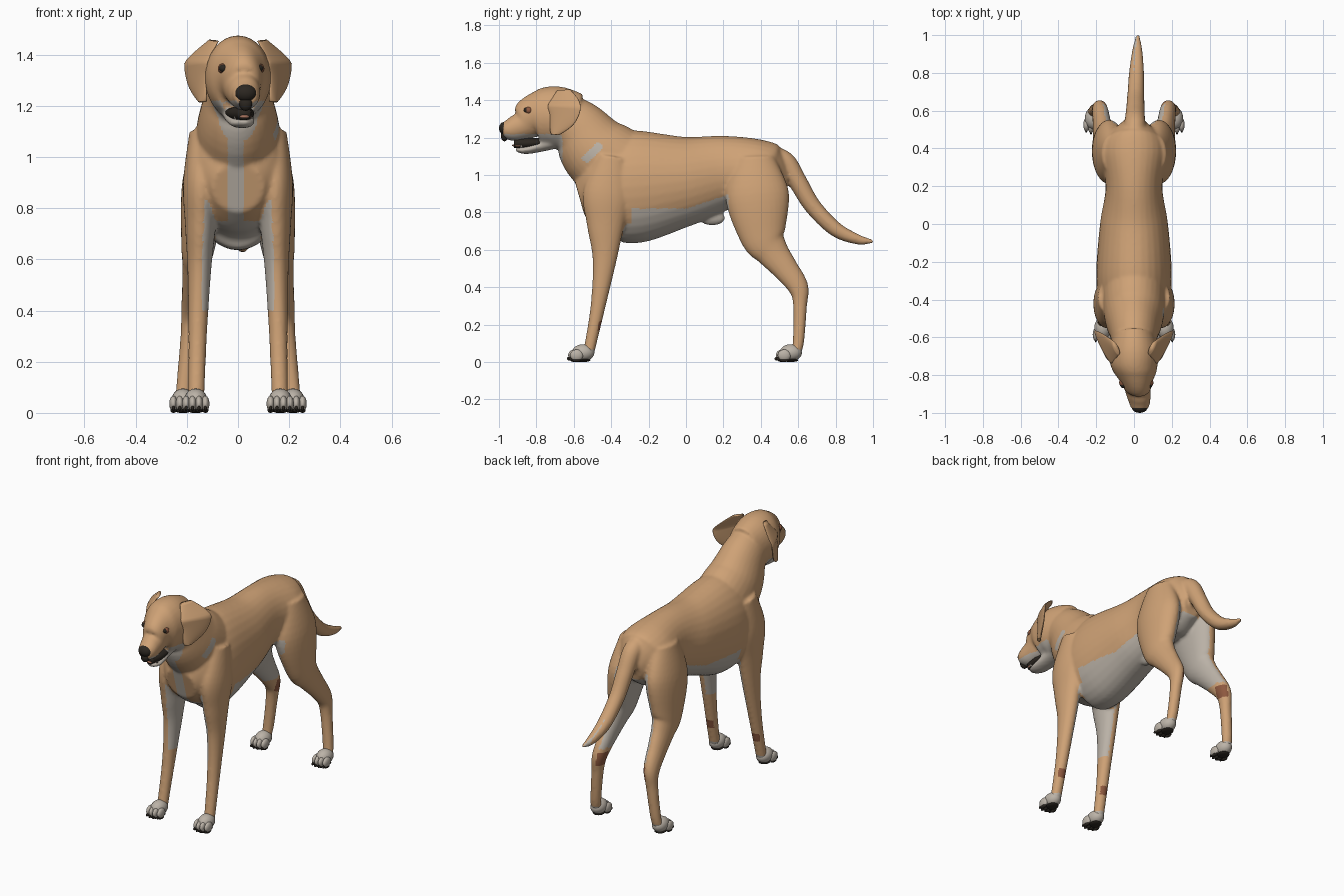
import bpy, bmesh, math
from mathutils import Vector, Matrix

cube = bpy.data.objects.get("Cube")
if cube:
    bpy.data.objects.remove(cube, do_unlink=True)


def material(name, red, green, blue):
    result = bpy.data.materials.new(name)
    result.use_nodes = True
    color = (red, green, blue, 1)
    result.diffuse_color = color
    shader = next(node for node in result.node_tree.nodes if node.type == 'BSDF_PRINCIPLED')
    shader.inputs["Base Color"].default_value = color
    return result


TAN = material("tan coat", .62, .36, .18)
PALE = material("pale fur", .5, .45, .39)
RUST = material("rust skin", .27, .1, .05)
BLACK = material("black skin", .025, .02, .015)
PINK = material("tongue pink", .45, .2, .13)


def catmull(before, start, end, after, t):
    """Smooth interpolation between two cross-sections."""
    return [(2*b + (c - a)*t + (2*a - 5*b + 4*c - d)*t*t + (3*b - a - 3*c + d)*t**3) / 2
            for a, b, c, d in zip(before, start, end, after)]


def tube(bm, rows, side=1, width=lambda radius: radius, offset=lambda y, z: 0, steps=6, sides=32):
    """Loft ellipses along a path of (y, z, radius) with an optional own half width."""
    rows = [row if len(row) > 3 else (*row, width(row[2])) for row in rows]
    padded = [rows[0], *rows, rows[-1]]
    path = [catmull(*padded[i:i + 4], step / steps)
            for i in range(len(rows) - 1) for step in range(steps)]
    path.append(rows[-1])
    rings = []
    for i, (y, z, radius, half_width) in enumerate(path):
        behind, ahead = path[max(i - 1, 0)], path[min(i + 1, len(path) - 1)]
        across = Vector((0, behind[1] - ahead[1], ahead[0] - behind[0])).normalized() * radius
        ring = []
        for j in range(sides):
            angle = math.tau * j / sides
            point = Vector((0, y, z)) + across * math.sin(angle)
            point.x = side * (offset(point.y, point.z) + half_width * math.cos(angle))
            ring.append(bm.verts.new(point))
        rings.append(ring)
    for ring, following in zip(rings, rings[1:]):
        for j in range(sides):
            bm.faces.new((ring[j - 1], ring[j], following[j], following[j - 1]))
    bm.faces.new(rings[0])
    bm.faces.new(rings[-1])


def ball(bm, center, size):
    bmesh.ops.create_uvsphere(bm, u_segments=20, v_segments=12, radius=1,
                              matrix=Matrix.Translation(center) @ Matrix.Diagonal((*size, 1)))


def part(name, bm, *materials):
    bmesh.ops.recalc_face_normals(bm, faces=bm.faces)
    mesh = bpy.data.meshes.new(name)
    bm.to_mesh(mesh)
    bm.free()
    mesh.shade_smooth()
    for item in materials:
        mesh.materials.append(item)
    result = bpy.data.objects.new(name, mesh)
    bpy.context.scene.collection.objects.link(result)
    return result


def ball_part(name, center, size, mat):
    bm = bmesh.new()
    ball(bm, center, size)
    part(name, bm, mat)


def head_turn(y, z):
    """The muzzle points slightly to the left."""
    return .03 * min(max((-y - .75) / .2, 0), 1)


def leg_width(radius):
    return .02 + .4 * radius


def front_stance(y, z):
    return .165 - .025 * z


def hind_stance(y, z):
    return .22 - .1 * z


def ear_flare(y, z):
    """Ears stand away toward the back and fold in at the top."""
    return .125 + (y + .73) / 2 - max(z - 1.37, 0) * .8


# Paths of the body volumes
trunk = [(.54, .96, .08, .06), (.46, .98, .17, .14), (.38, 1, .19, .18), (.2, 1.01, .2, .15),
         (0, .97, .24, .18), (-.25, .94, .3, .2), (-.4, .93, .28, .19), (-.5, .9, .2, .17),
         (-.57, .88, .1, .1)]
neck = [(-.3, 1, .22, .17), (-.47, 1.12, .2, .16), (-.57, 1.24, .16, .13), (-.66, 1.3, .14, .11)]
head = [(-.6, 1.28, .16, .11), (-.7, 1.31, .165, .13), (-.78, 1.305, .15, .115),
        (-.83, 1.295, .12, .085), (-.87, 1.265, .08, .07), (-.93, 1.245, .065, .06),
        (-.98, 1.24, .04, .045)]
jaw = [(-.7, 1.18, .04, .065), (-.85, 1.135, .023, .05), (-.91, 1.137, .01, .02)]
tail = [(.44, 1.1, .06), (.53, 1.07, .055), (.6, .96, .05), (.68, .83, .045), (.8, .71, .04),
        (.92, .655, .027), (1, .645, .01)]
front_leg = [(-.39, 1.1, .08), (-.42, .9, .13), (-.43, .73, .1), (-.435, .55, .065),
             (-.47, .3, .04), (-.52, .05, .03)]
hind_leg = [(.37, 1.1, .1), (.38, .9, .17), (.41, .68, .125), (.46, .59, .09), (.53, .5, .07),
            (.6, .4, .055), (.61, .3, .037), (.6, .1, .03), (.58, .04, .025)]
ear = [(-.655, 1.455, .035), (-.65, 1.38, .085), (-.66, 1.31, .075), (-.7, 1.23, .03),
       (-.705, 1.215, .01)]

# Coat: one continuous skin fused from the lofted volumes
bm = bmesh.new()
tube(bm, trunk)
tube(bm, neck)
tube(bm, head, offset=head_turn)
tube(bm, jaw, offset=head_turn)
tube(bm, tail, offset=lambda y, z: (y - .4) / 30)
for side in (1, -1):
    tube(bm, front_leg, side, leg_width, front_stance)
    tube(bm, hind_leg, side, leg_width, hind_stance)
ball(bm, (0, .14, .77), (.03, .07, .04))
coat = part("coat", bm)
remesh = coat.modifiers.new("fuse", 'REMESH')
remesh.mode = 'VOXEL'
remesh.voxel_size = .009
soften = coat.modifiers.new("soften", 'SMOOTH')
soften.iterations = 6
skin = bpy.data.meshes.new_from_object(coat.evaluated_get(bpy.context.evaluated_depsgraph_get()))
coat.modifiers.clear()
coat.data = skin
skin.shade_smooth()
skin.materials.clear()
for item in (TAN, PALE, RUST):
    skin.materials.append(item)


def is_rust(x, y, z, normal, inner):
    hock = inner and y > .58 and .35 < z < .43
    wrist = normal.y > .6 and -.5 < y < -.4 and .17 < z < .22
    return hock or wrist


def is_pale(x, y, z, normal, inner):
    lips_and_throat = y < -.66 and (z < 1.19 or (z < 1.22 and normal.z < -.4))
    chest_stripe = y < -.45 and abs(x + .01) < .03 and normal.y < -.2 and .7 < z < 1.13
    front_inside = inner and y < -.25 and .4 < z < .83
    hind_inside = inner and y > .15 and .45 < z < .95
    belly = -.34 < y < .23 and z < .82 + max(0, y) / 3 and (y > -.29 or abs(x) < .15)
    groin = abs(x) < .09 and z < .9 and (.2 < y < .58 or z < .75) and y < .58
    along, up = y + .5, z - 1.12
    neck_streak = x > 0 and abs(along - up) < .03 and abs(along + up) < .09
    return (lips_and_throat or chest_stripe or front_inside or hind_inside or belly or groin
            or neck_streak or z < .07)


# Coat markings
for face in skin.polygons:
    inner = face.normal.x * math.copysign(1, face.center.x) < -.3
    place = (*face.center, face.normal, inner)
    face.material_index = 2 if is_rust(*place) else 1 if is_pale(*place) else 0

for side, label in ((1, "left"), (-1, "right")):
    # Ears: thin hanging flaps
    bm = bmesh.new()
    tube(bm, ear, side, lambda radius: .013, ear_flare)
    part(label + "_ear", bm, TAN)

    # Eyes in brown rims
    x = .012 + side * .067
    ball_part(label + "_eye_rim", (x, -.84, 1.345), (.024, .023, .021), RUST)
    ball_part(label + "_eye", (x, -.846, 1.346), (.021, .023, .017), BLACK)

    # Lower canine teeth
    bm = bmesh.new()
    bmesh.ops.create_cone(bm, segments=10, radius1=.007, radius2=.001, depth=.035, cap_ends=True,
                          matrix=Matrix.Translation((.02 + side * .03, -.88, 1.165)))
    part(label + "_tooth", bm, PALE)

    # Paws: pale foot with four toes, dark claws and pads
    for leg, stance, foot in (("front", .165, -.55), ("hind", .215, .56)):
        paw, dark = bmesh.new(), bmesh.new()
        ball(paw, (side * stance, foot, .05), (.045, .06, .045))
        ball(dark, (side * stance, foot, .01), (.035, .04, .01))
        for spread in (-1.5, -.5, .5, 1.5):
            toe_x = side * (stance + spread * .025)
            toe_y = foot - .05 + abs(spread) * .01
            ball(paw, (toe_x, toe_y, .036), (.016, .035, .031))
            ball(dark, (toe_x, toe_y - .03, .018), (.006, .012, .01))
            ball(dark, (toe_x, toe_y, .01), (.012, .024, .01))
        part(f"{label}_{leg}_paw", paw, PALE)
        part(f"{label}_{leg}_claws_and_pads", dark, BLACK)

# Nose and open mouth
ball_part("nose", (.03, -.97, 1.25), (.042, .03, .034), BLACK)
ball_part("nose_cleft", (.03, -.97, 1.21), (.026, .02, .03), BLACK)
bm = bmesh.new()
tube(bm, [(-.76, 1.175, .02, .055), (-.84, 1.17, .03, .05), (-.92, 1.17, .025, .025)],
     offset=head_turn)
part("mouth_lining", bm, BLACK)
ball_part("tongue", (.025, -.89, 1.158), (.028, .04, .01), PINK)
